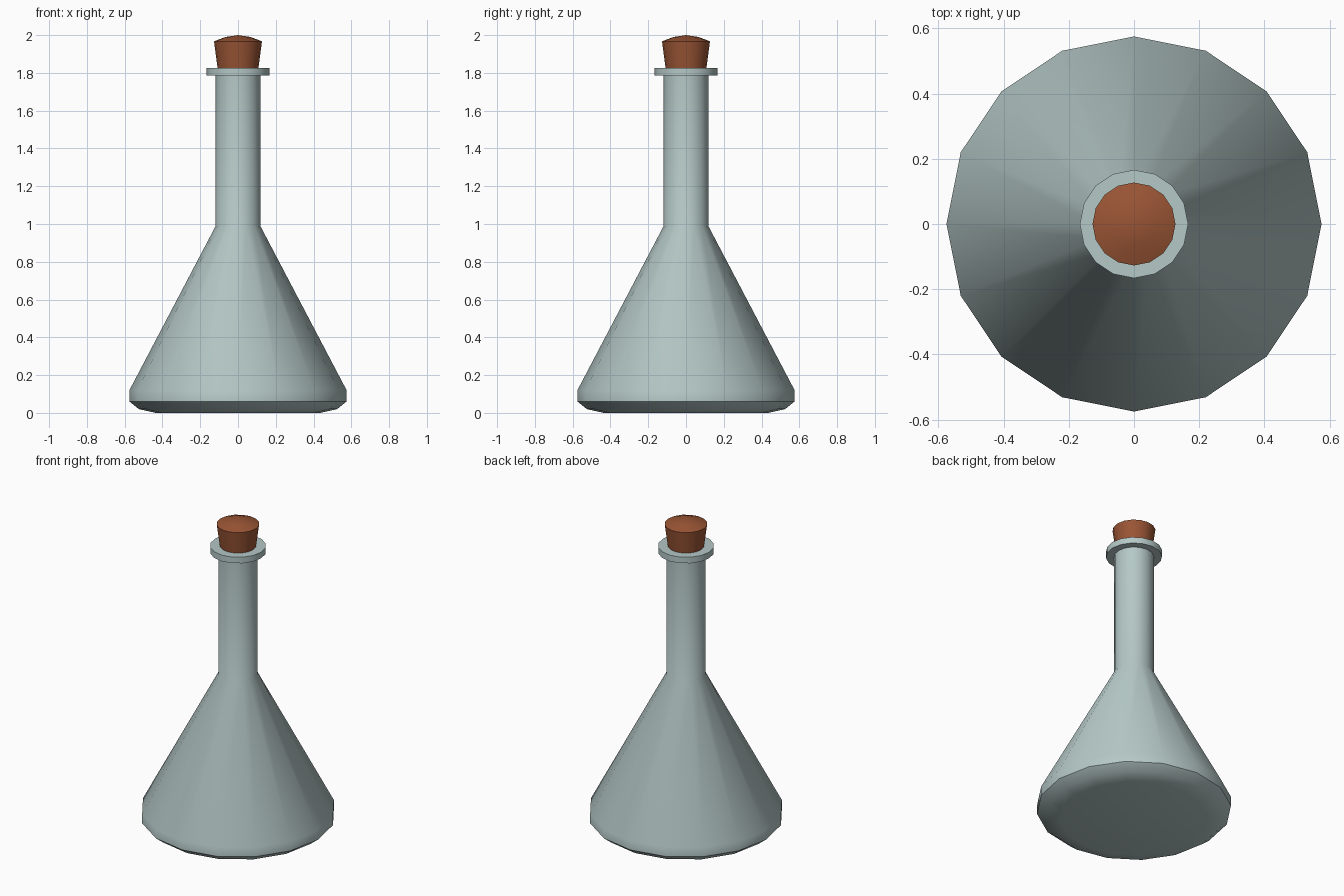
import bpy, bmesh
from math import cos, sin, pi, radians

if "Cube" in bpy.data.objects:
    bpy.data.objects.remove(bpy.data.objects["Cube"])

SIDES = 16


def material(name, color):
    m = bpy.data.materials.new(name)
    m.diffuse_color = (*color, 1)
    m.use_nodes = True
    m.node_tree.nodes["Principled BSDF"].inputs["Base Color"].default_value = m.diffuse_color
    return m


def lathe(name, profile, mat):
    """Revolve (radius, z) points around z; radius 0 makes a pole."""
    bm = bmesh.new()
    rings = []
    for r, z in profile:
        n = SIDES if r > 0 else 1
        rings.append([bm.verts.new((r * cos(2 * pi * i / SIDES),
                                    r * sin(2 * pi * i / SIDES), z)) for i in range(n)])
    for a, b in zip(rings, rings[1:]):
        for i in range(SIDES):
            j = (i + 1) % SIDES
            quad = [a[i % len(a)], a[j % len(a)], b[j % len(b)], b[i % len(b)]]
            bm.faces.new(list(dict.fromkeys(quad)))
    bmesh.ops.recalc_face_normals(bm, faces=bm.faces)
    mesh = bpy.data.meshes.new(name)
    bm.to_mesh(mesh)
    bm.free()
    mesh.materials.append(mat)
    ob = bpy.data.objects.new(name, mesh)
    bpy.context.collection.objects.link(ob)
    bpy.ops.object.select_all(action='DESELECT')
    ob.select_set(True)
    bpy.context.view_layer.objects.active = ob
    bpy.ops.object.shade_smooth_by_angle(angle=radians(30))
    return ob


glass = material("glass", (0.46, 0.58, 0.57))
cork = material("cork", (0.32, 0.09, 0.035))

# Conical body, neck and flat lip
lathe("flask", [(0, 0), (0.435, 0), (0.525, 0.02), (0.575, 0.06), (0.575, 0.12),
                (0.118, 0.99), (0.118, 1.785), (0.166, 1.785), (0.166, 1.825),
                (0.09, 1.825), (0.09, 1.79), (0, 1.79)], glass)

# Tapered stopper with a low domed top
lathe("stopper", [(0, 1.795), (0.104, 1.795), (0.127, 1.967), (0.066, 1.99), (0, 2.0)], cork)
